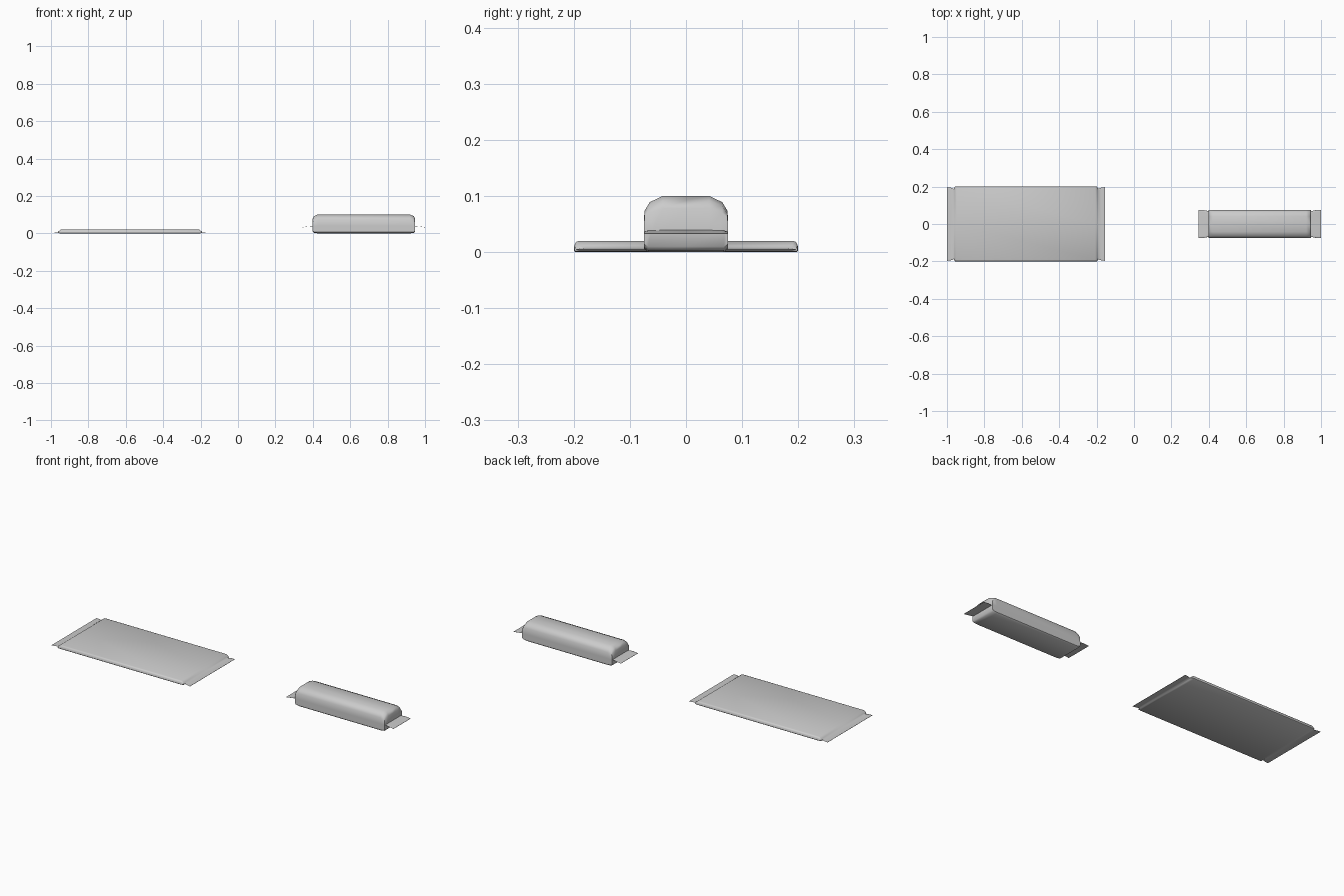
import bpy, bmesh, math

if "Cube" in bpy.data.objects:
    bpy.data.objects.remove(bpy.data.objects["Cube"])


def loft_wrapper(name, cx, half, section):
    """Loft a closed cross-section through stations along x, mirrored about cx.
    Stations: (distance from centre, half width, bottom z, top z)."""
    stations = [(cx - d, w, b, t) for d, w, b, t in half]
    stations += [(cx + d, w, b, t) for d, w, b, t in reversed(half)]
    full = section + [(-y, z) for y, z in reversed(section)]
    bm = bmesh.new()
    rings = [[bm.verts.new((x, w * y, b + (t - b) * z)) for y, z in full]
             for x, w, b, t in stations]
    n = len(full)
    for r0, r1 in zip(rings, rings[1:]):
        for i in range(n):
            j = (i + 1) % n
            bm.faces.new((r0[i], r0[j], r1[j], r1[i]))
    bm.faces.new(rings[0])
    bm.faces.new(rings[-1])
    bmesh.ops.recalc_face_normals(bm, faces=bm.faces)
    mesh = bpy.data.meshes.new(name)
    bm.to_mesh(mesh)
    bm.free()
    obj = bpy.data.objects.new(name, mesh)
    bpy.context.collection.objects.link(obj)
    bpy.ops.object.select_all(action='DESELECT')
    obj.select_set(True)
    bpy.context.view_layer.objects.active = obj
    bpy.ops.object.shade_smooth_by_angle(angle=math.radians(50))
    return obj


# Wide flat bar with thin crimped end flaps
loft_wrapper("flat_wrapped_bar", -0.5775, [
    (0.4225, 0.197, 0.004, 0.005),
    (0.402, 0.194, 0.005, 0.006),
    (0.385, 0.188, 0.004, 0.007),
    (0.382, 0.199, 0.001, 0.011),
    (0.370, 0.200, 0.000, 0.020),
], [(0.0, 0.0), (0.985, 0.0), (1.0, 0.15), (0.995, 0.6), (0.98, 0.9),
    (0.955, 1.0), (0.0, 1.0)])

# Narrow chunky bar with rounded top and end flaps
loft_wrapper("chunky_wrapped_bar", 0.6725, [
    (0.3275, 0.075, 0.032, 0.033),
    (0.298, 0.074, 0.036, 0.037),
    (0.275, 0.069, 0.036, 0.039),
    (0.274, 0.075, 0.010, 0.078),
    (0.267, 0.075, 0.003, 0.092),
    (0.248, 0.075, 0.000, 0.100),
], [(0.0, 0.0), (0.9, 0.0), (1.0, 0.06), (1.0, 0.4), (0.99, 0.73),
    (0.86, 0.89), (0.55, 1.0), (0.0, 1.0)])
